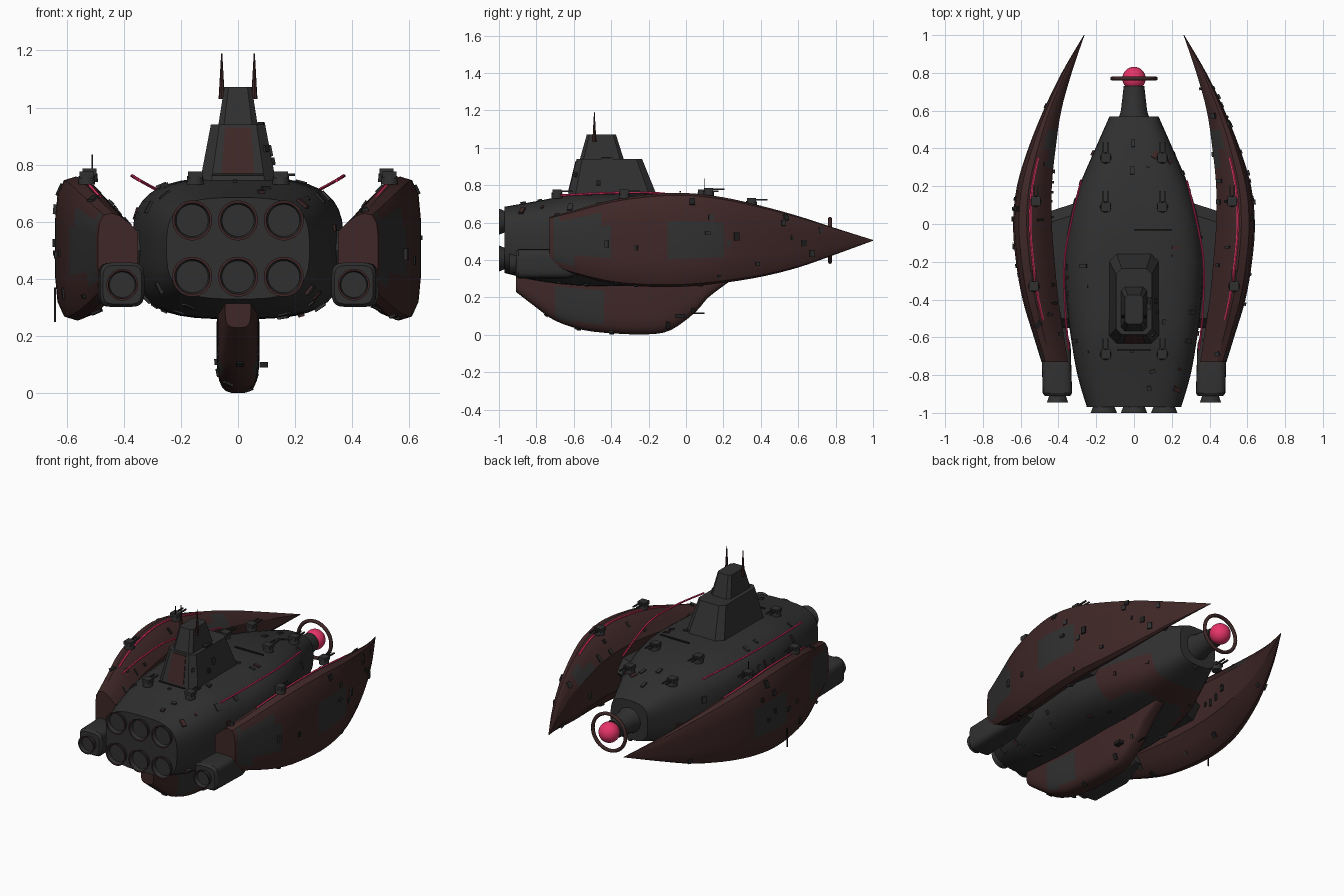
import bpy, bmesh, math, random
from mathutils import Vector, Matrix

if "Cube" in bpy.data.objects:
    bpy.data.objects.remove(bpy.data.objects["Cube"])
random.seed(4)
GREY, RED, PINK, BLACK = range(4)


def material(name, rgb):
    m = bpy.data.materials.new(name)
    m.use_nodes = True
    m.diffuse_color = (*rgb, 1)
    m.node_tree.nodes["Principled BSDF"].inputs["Base Color"].default_value = (*rgb, 1)
    return m


MATS = [material("dark grey", (.03, .03, .03)), material("dark maroon", (.05, .02, .02)),
        material("bright pink", (.8, .035, .14)), material("near black", (.014, .014, .014))]


def finish(name, bm, paint=GREY, angle=30):
    """Turn a bmesh into an object; paint is a material index or a rule on face centre and normal."""
    bmesh.ops.recalc_face_normals(bm, faces=bm.faces)
    bm.normal_update()
    for f in bm.faces:
        f.material_index = paint(f.calc_center_median(), f.normal) if callable(paint) else paint
    me = bpy.data.meshes.new(name)
    bm.to_mesh(me)
    bm.free()
    for m in MATS:
        me.materials.append(m)
    ob = bpy.data.objects.new(name, me)
    bpy.context.collection.objects.link(ob)
    bpy.ops.object.select_all(action='DESELECT')
    ob.select_set(True)
    bpy.context.view_layer.objects.active = ob
    bpy.ops.object.shade_smooth_by_angle(angle=math.radians(angle))
    return ob


def loft(name, rings, paint=GREY, angle=30):
    """Skin a list of equal rings and cap both ends."""
    bm = bmesh.new()
    rows = [[bm.verts.new(p) for p in ring] for ring in rings]
    n = len(rows[0])
    for a, b in zip(rows, rows[1:]):
        for i in range(n):
            bm.faces.new((a[i], a[(i + 1) % n], b[(i + 1) % n], b[i]))
    bm.faces.new(rows[0])
    bm.faces.new(rows[-1])
    return finish(name, bm, paint, angle)


def smooth(st, k):
    """Catmull-Rom through station tuples, k steps per span."""
    out = []
    for i in range(len(st) - 1):
        p = [st[max(i - 1, 0)], st[i], st[i + 1], st[min(i + 2, len(st) - 1)]]
        for s in range(k):
            t = s / k
            out.append([b + .5 * t * (c - a + t * (2 * a - 5 * b + 4 * c - d + t * (3 * (b - c) + d - a)))
                        for a, b, c, d in zip(*p)])
    return out + [list(st[-1])]


def oval(x, y, z, w, h, n=32, e=2.0):
    """Superellipse ring facing along y."""
    pts = []
    for i in range(n):
        a = 2 * math.pi * (i + .5) / n
        c, s = math.cos(a), math.sin(a)
        pts.append((x + w * math.copysign(abs(c) ** (2 / e), c), y,
                    z + h * math.copysign(abs(s) ** (2 / e), s)))
    return pts


def box(bm, centre, size, rot=None):
    m = Matrix.Translation(centre) @ (rot or Matrix()) @ Matrix.Diagonal((*size, 1))
    bmesh.ops.create_cube(bm, size=1, matrix=m)


# Main hull: y, half width, top, bottom
hull_st = [(-.97, .25, .685, .33), (-.8, .3, .715, .29), (-.6, .335, .75, .265), (-.4, .36, .755, .26),
           (-.2, .37, .755, .26), (0, .345, .75, .265), (.2, .29, .725, .285), (.4, .205, .68, .33),
           (.57, .13, .63, .385)]
hull = loft("hull", [oval(0, y, (t + b) / 2, w, (t - b) / 2, 40, 3.2) for y, w, t, b in smooth(hull_st, 4)],
            lambda c, n: RED if .05 < c.y < .4 and .3 < c.z < .45 and abs(n.y) < .9 else GREY)

# Nose barrel, glowing ball and ring
loft("nose_barrel", [oval(0, y, .505, r, r, 24) for y, r in ((.55, .085), (.6, .07), (.73, .055))])
bm = bmesh.new()
bmesh.ops.create_uvsphere(bm, u_segments=24, v_segments=16, radius=.062, matrix=Matrix.Translation((0, .77, .505)))
finish("nose_ball", bm, PINK, 60)
bpy.ops.mesh.primitive_torus_add(location=(0, .77, .505), rotation=(math.pi / 2, 0, 0), major_radius=.115,
                                 minor_radius=.011, major_segments=40, minor_segments=8)
ring = bpy.context.object
ring.name = "nose_ring"
ring.data.materials.append(MATS[RED])
bpy.ops.object.shade_smooth()


# Engine nozzles: flared cups with a maroon lip
def nozzle(name, x, y, z, r, depth):
    prof = [(depth, .78 * r), (0, r), (0, .88 * r), (depth * .6, .8 * r)]
    loft(name, [oval(x, y + dy, z, q, q, 24) for dy, q in prof],
         lambda c, n: RED if n.y < -.9 and c.y < y + .001 else GREY)


for row, z in (("upper", .605), ("lower", .408)):
    for i, x in enumerate((-.16, 0, .16)):
        nozzle(f"{row}_main_nozzle_{i + 1}", x, -1, z, .07, .04)

# Crescent side pods: y, inner x, outer x, top, bottom
pod_st = smooth([(-.73, .35, .49, .63, .37), (-.6, .37, .53, .665, .325), (-.4, .4, .59, .72, .275),
                 (-.2, .42, .625, .75, .257), (0, .435, .64, .758, .258), (.2, .435, .62, .735, .278),
                 (.4, .415, .56, .69, .31), (.6, .385, .48, .635, .36), (.8, .33, .383, .57, .43),
                 (1, .262, .266, .507, .503)], 4)
half = [(0, .5), (.2, .72), (.45, .93), (.65, 1), (.85, .95), (.96, .75), (1, .4)]
section = half + [(u, -v) for u, v in reversed(half)]


def pod_paint(c, n):
    if abs(n.x) > .8 and abs(c.x) > .48 and .4 < c.z < .62 and (-.7 < c.y < -.4 or -.08 < c.y < .2):
        return GREY
    return GREY if n.x * c.x < -.1 and n.z > .2 and .28 < c.y < .5 and c.z < .66 else RED


def tube(name, pts, r, paint):
    return loft(name, [oval(x, y, z, r, r, 6) for x, y, z in pts], paint)


def turret(bm, x, y, z, s=1.0):
    bmesh.ops.create_cone(bm, cap_ends=True, segments=16, radius1=.03 * s, radius2=.028 * s, depth=.03,
                          matrix=Matrix.Translation((x, y, z + .01)))
    box(bm, (x, y, z + .03), (.05 * s, .05 * s, .022))
    for d in (-.012, .012):
        box(bm, (x + d, y + .05, z + .032), (.008, .07, .008))


pods = []
for side, s in (("left", 1), ("right", -1)):
    pods.append(loft(side + "_pod", [[(s * (xi + u * (xo - xi)), y, (t + b) / 2 + v * (t - b) / 2)
                                      for u, v in section] for y, xi, xo, t, b in pod_st], pod_paint))
    # Pink light lines along pod crest and hull shoulder
    crest = [(s * (xi + .56 * (xo - xi)), y, t - .008) for y, xi, xo, t, b in pod_st if -.52 < y < .36]
    tube(side + "_pod_light_line", crest, .007, PINK)
    rail = smooth([(.28, .23, .71), (.335, 0, .74), (.368, -.2, .76), (.365, -.45, .757), (.345, -.67, .745)], 5)
    tube(side + "_hull_light_line", [(s * x, y, z) for x, y, z in rail], .006, PINK)
    # Pylon joining hull and pod
    loft(side + "_pylon", [[(s * x, y, z) for y, z in ((f, .5), (f - .06, .57), (-.5, .57), (-.55, .5),
                                                      (-.5, .43), (f - .06, .43))] for x, f in ((.25, .13), (.47, .06))])
    # Nacelle under the pod with its own nozzle
    nac = [(-.91, .068), (-.895, .078), (-.64, .078), (-.57, .06), (-.45, .04)]
    loft(side + "_nacelle", [oval(s * (.405 + (y + .91) * .03), y, .38, r, r, 24, 4.5) for y, r in nac])
    nozzle(side + "_nacelle_nozzle", s * .405, -.945, .38, .056, .04)
    # Turrets
    bm = bmesh.new()
    for x, y, z in ((.52, .12, .745), (.53, -.33, .735), (.15, .35, .69), (.15, .09, .735), (.15, -.69, .735)):
        turret(bm, s * x, y, z)
    finish(side + "_turrets", bm)

# Keel fin: y, half width, bottom
keel_st = [(-.91, .045, .23), (-.8, .06, .145), (-.7, .07, .075), (-.55, .075, .025), (-.38, .075, .006),
           (-.2, .075, .002), (-.08, .068, .025), (.05, .055, .12), (.12, .05, .2), (.24, .035, .29)]
keel = loft("keel_fin", [oval(0, y, (.36 + b) / 2, w, (.36 - b) / 2, 24, 3.5) for y, w, b in smooth(keel_st, 3)],
            lambda c, n: GREY if abs(n.x) > .7 and -.7 < c.y < -.45 and .07 < c.z < .24 else RED)


# Command tower: two chamfered tiers
def deck(w, y0, y1, z, c):
    return [(w - c, y0, z), (w, y0 + c, z), (w, y1 - c, z), (w - c, y1, z),
            (c - w, y1, z), (-w, y1 - c, z), (-w, y0 + c, z), (c - w, y0, z)]


tower = loft("tower_lower", [deck(.135, -.635, -.15, .73, .04), deck(.095, -.585, -.235, .94, .03)])
loft("tower_upper", [deck(.07, -.57, -.33, .93, .02), deck(.048, -.53, -.375, 1.072, .015)])
loft("tower_rear_panel", [[(x, y + d, z) for x, y, z in ((-.058, -.628, .76), (.058, -.628, .76),
                                                        (.045, -.587, .93), (-.045, -.587, .93))]
                          for d in (-.004, .004)], RED)

# Antennas and masts
bm = bmesh.new()
for x in (-.057, .057):
    bmesh.ops.create_cone(bm, cap_ends=True, segments=8, radius1=.011, radius2=.002, depth=.16,
                          matrix=Matrix.Translation((x, -.49, 1.11)))
finish("tower_antennas", bm, RED)
bm = bmesh.new()
for c, size in (((.1, -.03, .765), (.2, .008, .008)), ((0, -.665, .765), (.18, .008, .008)),
                ((-.64, -.1, .31), (.006, .006, .12)), ((-.51, .1, .8), (.004, .004, .07)),
                ((0, .05, .115), (.006, .1, .006)), ((.09, -.03, .1), (.03, .05, .02))):
    box(bm, c, size)
finish("masts", bm, BLACK)

# Small surface fittings scattered over the main bodies
for ob, count in ((hull, 60), (pods[0], 34), (pods[1], 34), (keel, 14), (tower, 10)):
    polys = [p for p in ob.data.polygons if p.center.y < .75 and abs(p.normal.y) < .8]
    bm = bmesh.new()
    for p in random.choices(polys, weights=[q.area for q in polys], k=count):
        rot = p.normal.to_track_quat('Z', 'Y').to_matrix().to_4x4()
        corners = [ob.data.vertices[v].co for v in p.vertices]
        pos = corners[0].lerp(corners[2], random.uniform(.3, .7))
        box(bm, pos, (random.uniform(.012, .03), random.uniform(.015, .045), random.uniform(.01, .022)), rot)
    finish(ob.name + "_fittings", bm, lambda c, n: random.choice((GREY, BLACK)) if ob is not hull else
           (RED if math.sin(c.y * 40) > .5 else GREY))
